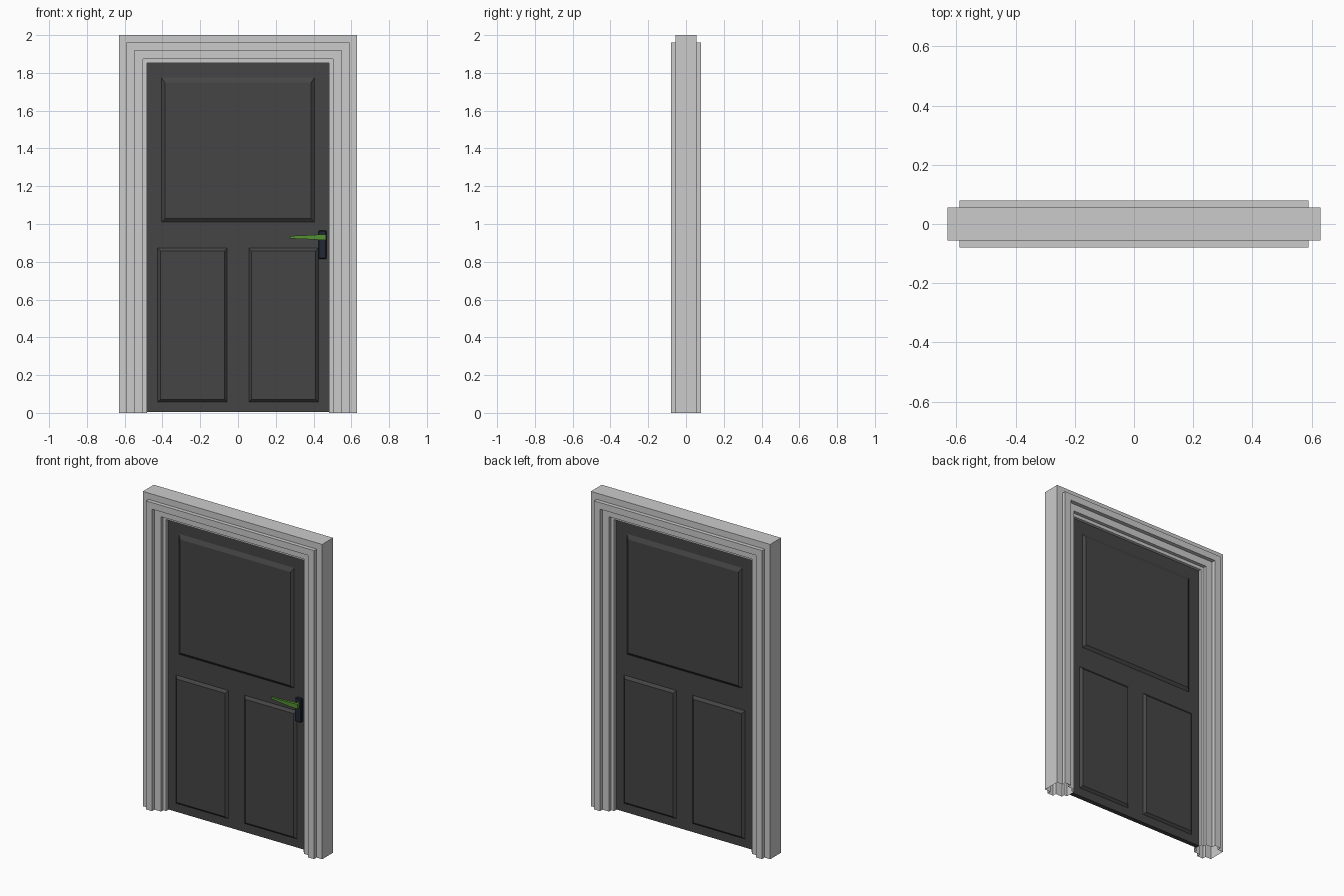
import bpy, bmesh

if "Cube" in bpy.data.objects:
    bpy.data.objects.remove(bpy.data.objects["Cube"])


def material(name, rgb):
    m = bpy.data.materials.new(name)
    m.diffuse_color = (*rgb, 1)
    m.use_nodes = True
    m.node_tree.nodes["Principled BSDF"].inputs["Base Color"].default_value = m.diffuse_color
    return m


def make_object(name, bm, mat=None):
    bmesh.ops.recalc_face_normals(bm, faces=bm.faces)
    mesh = bpy.data.meshes.new(name)
    bm.to_mesh(mesh)
    bm.free()
    obj = bpy.data.objects.new(name, mesh)
    bpy.context.collection.objects.link(obj)
    if mat:
        mesh.materials.append(mat)
    return obj


def loft(name, loops, mat=None, caps=(True, True), bevel=0.0):
    """Skin a list of equally long closed loops."""
    bm = bmesh.new()
    rings = [[bm.verts.new(p) for p in loop] for loop in loops]
    n = len(rings[0])
    for a, b in zip(rings, rings[1:]):
        for i in range(n):
            j = (i + 1) % n
            bm.faces.new((a[i], a[j], b[j], b[i]))
    if caps[0]:
        bm.faces.new(rings[0])
    if caps[1]:
        bm.faces.new(rings[-1])
    obj = make_object(name, bm, mat)
    if bevel:
        mod = obj.modifiers.new("bevel", "BEVEL")
        mod.width, mod.segments = bevel, 1
    return obj


def rect_xz(x0, x1, z0, z1, y):
    return [(x0, y, z0), (x1, y, z0), (x1, y, z1), (x0, y, z1)]


dark = material("door_charcoal", (0.06, 0.06, 0.06))
navy = material("plate_navy", (0.015, 0.02, 0.035))
green = material("lever_green", (0.09, 0.28, 0.035))

# Stepped frame: half profile (half width, depth), mirrored front to back,
# swept up one jamb, over the head and down the other
half = [(0.63, 0.055), (0.59, 0.055), (0.59, 0.08), (0.548, 0.08),
        (0.548, 0.055), (0.503, 0.055), (0.503, 0.033), (0.482, 0.033)]
profile = [(w, -d) for w, d in half] + [(w, d) for w, d in reversed(half)]
loft("door_frame", [
    [(-w, y, 0) for w, y in profile],
    [(-w, y, w + 1.37) for w, y in profile],
    [(w, y, w + 1.37) for w, y in profile],
    [(w, y, 0) for w, y in profile],
], caps=(False, False))

# Door slab
T = 0.014
loft("door_slab", [rect_xz(-0.482, 0.482, 0.004, 1.853, y) for y in (-T, T)], dark)

# Raised panels with sloping borders, on both faces
panels = {
    "upper_panel": (-0.405, 0.405, 1.01, 1.775, 0.018, 0.026),
    "lower_left_panel": (-0.425, -0.057, 0.058, 0.873, 0.014, 0.017),
    "lower_right_panel": (0.057, 0.425, 0.058, 0.873, 0.014, 0.017),
}
for name, (x0, x1, z0, z1, s, top) in panels.items():
    for side, sign in (("front", -1), ("back", 1)):
        loft(f"{name}_{side}", [
            rect_xz(x0, x1, z0, z1, sign * T),
            rect_xz(x0 + s, x1 - s, z0 + s, z1 - top, sign * (T + 0.014)),
        ], dark, caps=(False, True))

# Handle back plate
loft("handle_plate", [rect_xz(0.426, 0.468, 0.815, 0.965, y)
                      for y in (-T, -0.036)], navy, bevel=0.004)

# Handle spindle
bm = bmesh.new()
bmesh.ops.create_cone(bm, cap_ends=True, segments=12, radius1=0.012,
                      radius2=0.012, depth=0.032)
spindle = make_object("handle_spindle", bm, green)
spindle.rotation_euler.x = 1.5708
spindle.location = (0.449, -0.046, 0.93)

# Tapered lever: sections as (x, y centre, half depth, half height)
sections = [(0.465, -0.058, 0.010, 0.015), (0.41, -0.059, 0.009, 0.013),
            (0.34, -0.057, 0.007, 0.009), (0.275, -0.050, 0.005, 0.007)]
loft("handle_lever", [
    [(x, y - d, 0.93 - h), (x, y + d, 0.93 - h),
     (x, y + d, 0.93 + h), (x, y - d, 0.93 + h)] for x, y, d, h in sections
], green)
